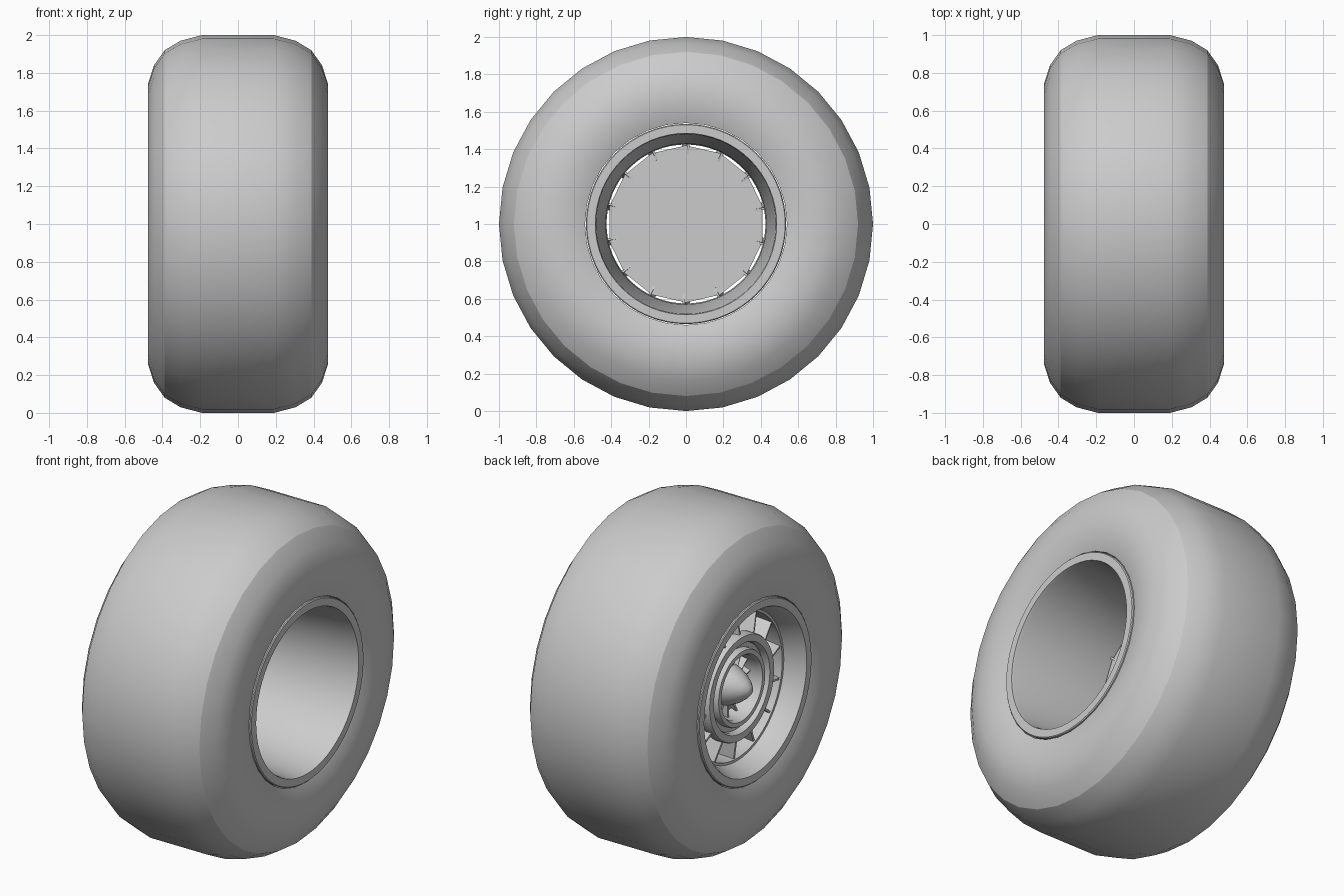
import bpy, bmesh, math
from mathutils import Matrix, Vector

cube = bpy.data.objects.get("Cube")
if cube:
    bpy.data.objects.remove(cube, do_unlink=True)

AXLE = Matrix.Translation((0, 0, 1))
BLADES = 14

grey = bpy.data.materials.new("plain grey")
grey.use_nodes = True
grey.diffuse_color = (0.6, 0.6, 0.6, 1)
grey.node_tree.nodes["Principled BSDF"].inputs["Base Color"].default_value = grey.diffuse_color


def finish(name, bm, angle):
    """Turn a bmesh centred on the axle into a shaded object."""
    bmesh.ops.recalc_face_normals(bm, faces=bm.faces)
    bm.transform(AXLE)
    mesh = bpy.data.meshes.new(name)
    bm.to_mesh(mesh)
    bm.free()
    mesh.materials.append(grey)
    obj = bpy.data.objects.new(name, mesh)
    bpy.context.collection.objects.link(obj)
    bpy.ops.object.select_all(action='DESELECT')
    obj.select_set(True)
    bpy.context.view_layer.objects.active = obj
    bpy.ops.object.shade_smooth_by_angle(angle=math.radians(angle))
    return obj


def lathe(name, profile, sides=48, closed=True, angle=30):
    """Spin (x, radius) points around the axle."""
    bm = bmesh.new()
    verts = [bm.verts.new((x, 0, r)) for x, r in profile]
    pairs = list(zip(verts, verts[1:])) + ([(verts[-1], verts[0])] if closed else [])
    edges = [bm.edges.new(p) for p in pairs]
    bmesh.ops.spin(bm, geom=verts + edges, cent=(0, 0, 0), axis=(1, 0, 0),
                   angle=math.tau, steps=sides, use_merge=True)
    bmesh.ops.remove_doubles(bm, verts=bm.verts, dist=0.0005)
    return finish(name, bm, angle)


def blades(name, outline, thick, pitch):
    """Ring of thin fins; outline is (x, radius), pitch twists each fin."""
    bm = bmesh.new()
    for i in range(BLADES):
        part = bmesh.new()
        face = part.faces.new([part.verts.new((x, -thick / 2, r)) for x, r in outline])
        ext = bmesh.ops.extrude_face_region(part, geom=[face])
        moved = [g for g in ext["geom"] if isinstance(g, bmesh.types.BMVert)]
        bmesh.ops.translate(part, verts=moved, vec=Vector((0, thick, 0)))
        middle = sum((v.co.x for v in part.verts)) / len(part.verts)
        centre = Matrix.Translation((middle, 0, 0))
        twist = centre @ Matrix.Rotation(pitch, 4, 'Z') @ centre.inverted()
        part.transform(Matrix.Rotation(math.tau * i / BLADES, 4, 'X') @ twist)
        temp = bpy.data.meshes.new("fin")
        part.to_mesh(temp)
        part.free()
        bm.from_mesh(temp)
        bpy.data.meshes.remove(temp)
    return finish(name, bm, 20)


# Tyre with faceted shoulders
half = [(0.19, 1.0), (0.305, 0.97), (0.388, 0.92), (0.445, 0.84),
        (0.477, 0.74), (0.477, 0.66), (0.468, 0.59), (0.45, 0.54)]
lathe("tyre", [(-x, r) for x, r in reversed(half)] + half, sides=32, angle=23)

# Rim: tapered barrel at the back, stepped dish on the hub side
lathe("rim", [(0.455, 0.535), (0.46, 0.53), (0.46, 0.485), (0.44, 0.48),
              (-0.12, 0.43), (-0.34, 0.425), (-0.34, 0.44), (-0.38, 0.45),
              (-0.44, 0.475), (-0.46, 0.485), (-0.46, 0.53), (-0.455, 0.535)], sides=64)

# Flat plate closing the barrel, a corner at every blade
lathe("back_plate", [(-0.12, 0), (-0.12, 0.42), (-0.14, 0.42), (-0.14, 0)],
      sides=BLADES, closed=False, angle=10)

# Turbine: outer blades, two hub rings, inner blades
blades("outer_blades", [(-0.11, 0.41), (-0.11, 0.427), (-0.33, 0.427),
                        (-0.35, 0.29), (-0.14, 0.29)], 0.012, 0.12)
lathe("outer_hub_ring", [(-0.36, 0.31), (-0.37, 0.305), (-0.37, 0.265), (-0.35, 0.255),
                         (-0.31, 0.255), (-0.31, 0.31)])
lathe("inner_hub_ring", [(-0.36, 0.225), (-0.37, 0.22), (-0.37, 0.195), (-0.35, 0.185),
                         (-0.25, 0.185), (-0.25, 0.225)])
lathe("ring_web", [(-0.33, 0.26), (-0.33, 0.22), (-0.315, 0.22), (-0.315, 0.26)])
blades("inner_blades", [(-0.14, 0.08), (-0.14, 0.2), (-0.3, 0.2), (-0.3, 0.08)], 0.01, 0.3)

# Pointed spinner in the middle
lathe("spinner", [(-0.14, 0.125), (-0.25, 0.125), (-0.31, 0.11), (-0.36, 0.085),
                  (-0.4, 0.055), (-0.425, 0.028), (-0.435, 0)], sides=32, closed=False)
